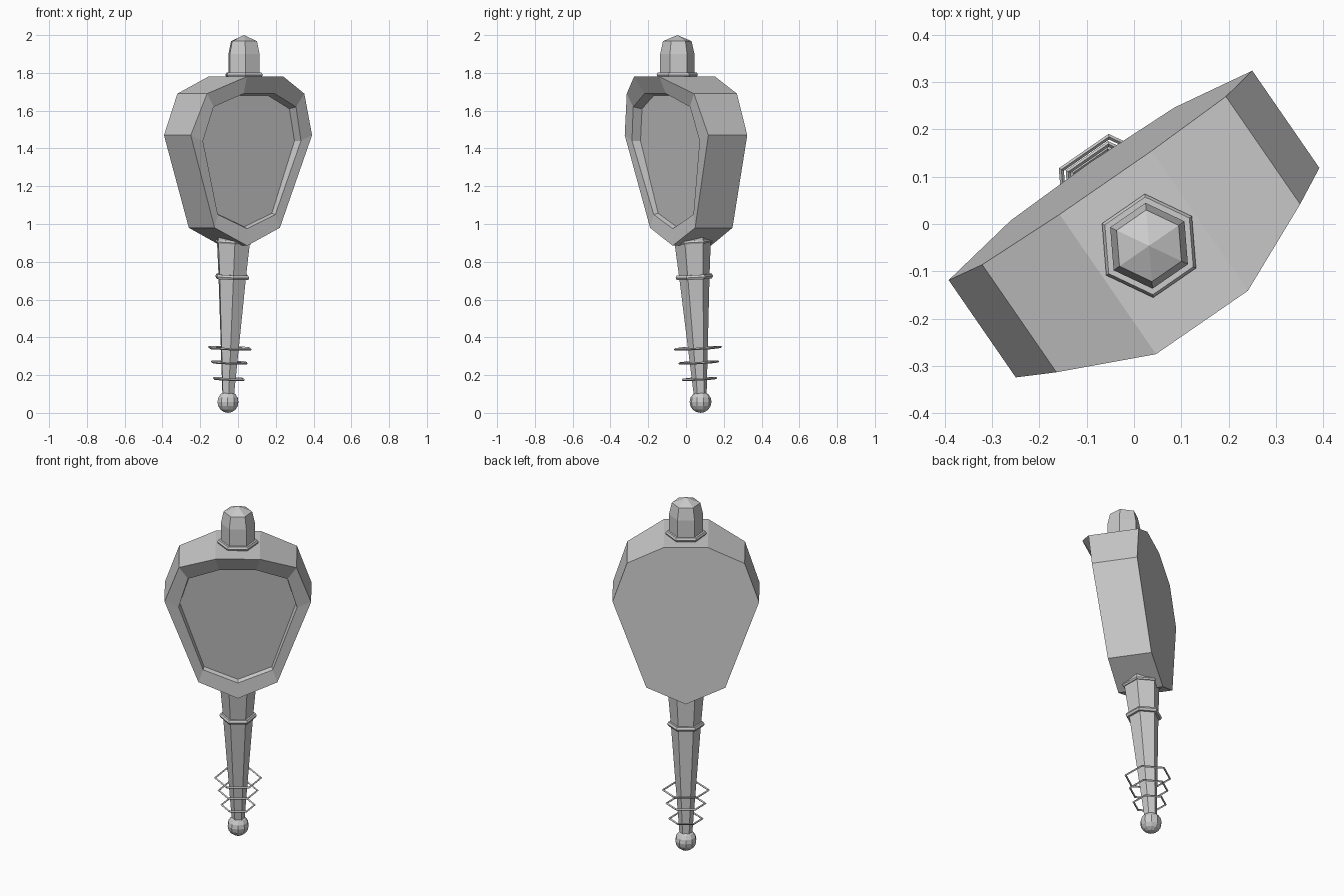
import bpy, bmesh, math
from mathutils import Vector

if "Cube" in bpy.data.objects:
    bpy.data.objects.remove(bpy.data.objects["Cube"])

YAW = math.radians(34.6)      # whole object is turned about z
U = Vector((math.cos(YAW), math.sin(YAW), 0))     # width direction
V = Vector((math.sin(YAW), -math.cos(YAW), 0))    # forward direction
LEAN = 0.06                   # forward drift of the handle axis per unit height


def P(u, v, z):
    return U * u + V * v + Vector((0, 0, z))


def axis_v(z):
    return -0.097 + LEAN * z


def make(name, rings, caps=True, closed=False):
    """Skin a list of equal-length point loops."""
    bm = bmesh.new()
    loops = [[bm.verts.new(p) for p in r] for r in rings]
    n = len(loops[0])
    pairs = list(zip(loops, loops[1:]))
    if closed:
        pairs.append((loops[-1], loops[0]))
    for a, b in pairs:
        for i in range(n):
            j = (i + 1) % n
            bm.faces.new((a[i], a[j], b[j], b[i]))
    if caps:
        bm.faces.new(loops[0][::-1])
        bm.faces.new(loops[-1])
    bmesh.ops.remove_doubles(bm, verts=bm.verts, dist=1e-5)
    bmesh.ops.recalc_face_normals(bm, faces=bm.faces)
    me = bpy.data.meshes.new(name)
    bm.to_mesh(me)
    bm.free()
    ob = bpy.data.objects.new(name, me)
    bpy.context.collection.objects.link(ob)
    return ob


def hexagon(r, z, vc, lean):
    pts = []
    for k in range(6):
        a = k * math.pi / 3
        dv = r * math.sin(a)
        pts.append(P(r * math.cos(a), vc + dv, z - lean * dv))
    return pts


def hex_ring(name, r, z, minor, vc, lean, sides=6):
    loops = []
    for k in range(sides):
        a = 2 * math.pi * k / sides
        loops.append(hexagon(r + minor * math.cos(a), z + minor * math.sin(a), vc, lean))
    return make(name, loops, caps=False, closed=True)


def outline(half):
    """Mirror (u, v, z) half outline, starting on the centre line at the bottom."""
    return [P(*p) for p in half] + [P(-u, v, z) for u, v, z in reversed(half[1:])]


# lantern-like body: back, front, rim and recessed panel
shape = [(0, .885), (.21, .98), (.39, 1.47), (.313, 1.69), (.118, 1.78)]
front_v = [.086, .086, .125, .165, .253]
back = outline([(u, -.213 + LEAN * z, z) for u, z in shape])
front = outline([(u, v, z) for (u, z), v in zip(shape, front_v)])
rim = outline([(0, .085, .975), (.185, .08, 1.05), (.315, .13, 1.44),
               (.265, .157, 1.62), (.1, .198, 1.69)])
floor = outline([(0, .06, .985), (.18, .055, 1.057), (.308, .08, 1.44),
                 (.258, .105, 1.61), (.097, .14, 1.68)])
make("body", [back, front, rim, floor])

# handle with collars
make("handle", [hexagon(r, z, axis_v(z), LEAN) for r, z in
                [(.033, .08), (.079, .70), (.083, .75), (.102, .97)]])
hex_ring("handle_collar", .086, .72, .014, axis_v(.72), LEAN)
hex_ring("upper_collar", .096, .905, .010, axis_v(.905), LEAN)

# wire rings around the lower handle
for i, (r, z) in enumerate([(.088, .18), (.103, .267), (.122, .343)]):
    hex_ring("wire_ring_%d" % (i + 1), r, z, .006, axis_v(z), LEAN, 4)

# ball at the foot
bpy.ops.mesh.primitive_uv_sphere_add(segments=10, ring_count=8, radius=.058,
                                     location=P(0, axis_v(.058), .058),
                                     rotation=(0, 0, YAW))
bpy.context.object.name = "foot_ball"

# top cap and its base ring
make("top_cap", [hexagon(r, z, .056, 0) for r, z in
                 [(.091, 1.76), (.091, 1.90), (.076, 1.968), (.0001, 2.0)]])
hex_ring("cap_ring", .097, 1.79, .013, .056, 0)
